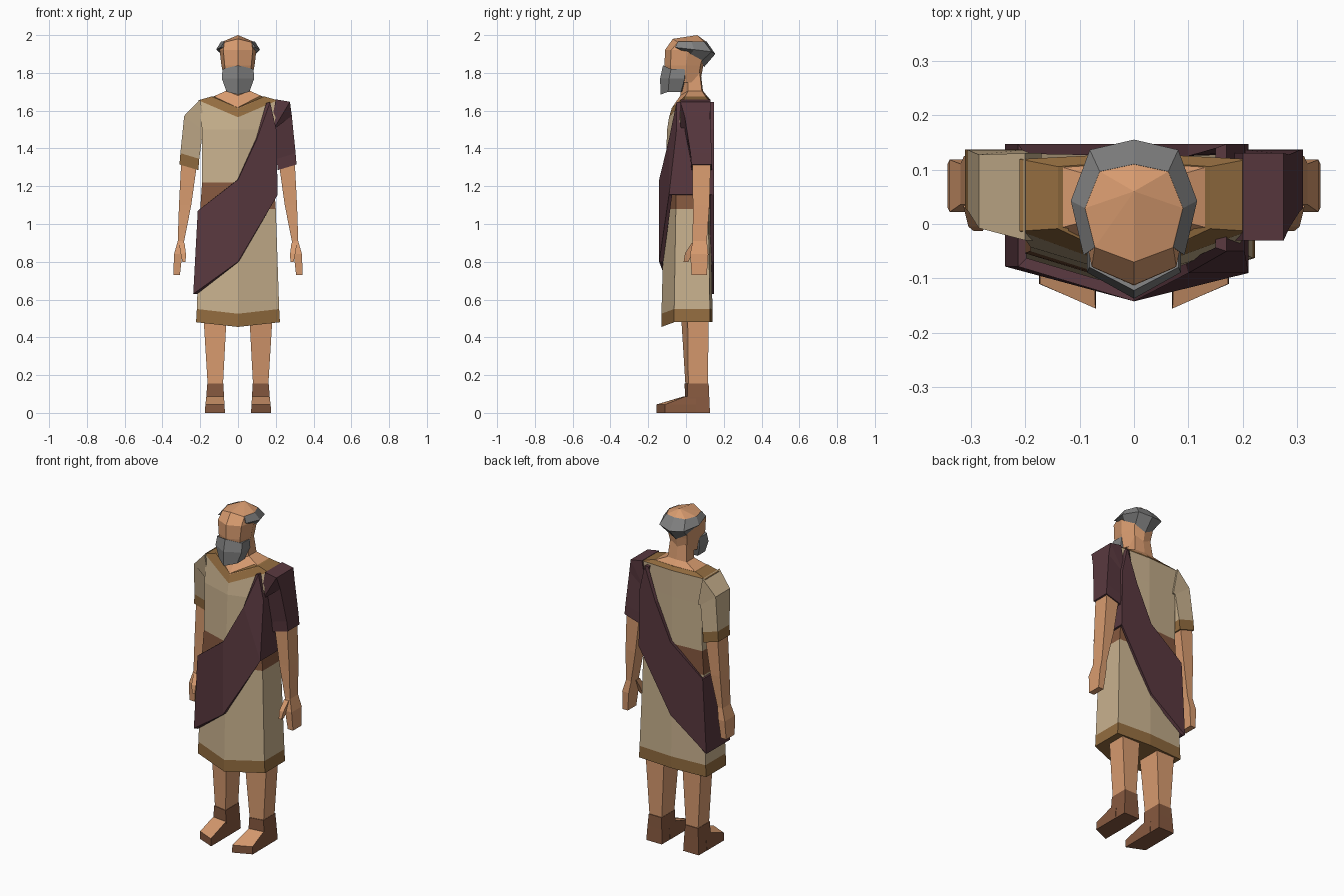
import bpy
import bmesh

cube = bpy.data.objects.get("Cube")
if cube:
    bpy.data.objects.remove(cube, do_unlink=True)


def material(name, red, green, blue):
    mat = bpy.data.materials.new(name)
    mat.use_nodes = True
    mat.diffuse_color = (red, green, blue, 1)
    shader = mat.node_tree.nodes["Principled BSDF"]
    shader.inputs["Base Color"].default_value = mat.diffuse_color
    shader.inputs["Roughness"].default_value = .9
    return mat


skin = material("skin", .69, .33, .16)
linen = material("linen", .58, .44, .27)
purple = material("dark_purple_cloth", .1, .04, .05)
grey = material("grey_hair", .22, .22, .22)
gold = material("gold_trim", .29, .15, .05)
brown = material("brown_leather", .24, .1, .05)


def finish(name, bm, materials):
    """Weld the mesh, turn its faces outward and add it to the scene."""
    bmesh.ops.remove_doubles(bm, verts=bm.verts, dist=.0005)
    bmesh.ops.recalc_face_normals(bm, faces=bm.faces)
    mesh = bpy.data.meshes.new(name)
    bm.to_mesh(mesh)
    bm.free()
    for mat in materials:
        mesh.materials.append(mat)
    obj = bpy.data.objects.new(name, mesh)
    bpy.context.scene.collection.objects.link(obj)
    return obj


def loft(name, rings, bands, side=1):
    """Skin a list of rings; bands holds one material, or one for each step."""
    if not isinstance(bands, list):
        bands = [bands] * (len(rings) - 1)
    palette = list(dict.fromkeys(bands))
    bm = bmesh.new()
    rows = [[bm.verts.new((x * side, y, z)) for x, y, z in ring] for ring in rings]
    for lower, upper, mat in zip(rows, rows[1:], bands):
        for i in range(len(lower)):
            face = bm.faces.new((lower[i - 1], lower[i], upper[i], upper[i - 1]))
            face.material_index = palette.index(mat)
    bm.faces.new(rows[0]).material_index = palette.index(bands[0])
    bm.faces.new(rows[-1]).material_index = palette.index(bands[-1])
    return finish(name, bm, palette)


def symmetric(half):
    """Close a half outline that runs from front centre to back centre."""
    return half + [(-x, y) for x, y in half[-2:0:-1]]


# Unit outlines: torso, shoulder yoke and skull
body_shape = symmetric([(0, -1), (1, -.5), (1, .9), (0, 1)])
yoke_shape = symmetric([(0, -1), (1, -.3), (1, .9), (0, 1)])
skull_shape = symmetric([(0, -1), (.8, -.7), (1, .1), (.7, .85), (0, 1)])


def section(shape, z, width, front, back, dip=0):
    """Scale an outline to a half width and depth; dip lowers the front ridge."""
    middle, depth = (front + back) / 2, (back - front) / 2
    ring = [(x * width, middle + y * depth, z) for x, y in shape]
    ring[0] = (0, front, z - dip)
    return ring


def block(x, y, z, width, depth, rise=0, toe=0):
    """Limb section: rise lifts the outer edge, toe turns the front outward."""
    inner, outer = x - width / 2, x + width / 2
    front, back = y - depth / 2, y + depth / 2
    low, high = z - rise / 2, z + rise / 2
    return [(inner, front - toe / 2, low), (outer, front + toe / 2, high),
            (outer, back, high), (inner, back, low)]


# Tunic with hem, belt and collar
loft("tunic", [
    section(body_shape, .48, .222, -.13, .14, dip=.025),
    section(body_shape, .55, .218, -.13, .14, dip=.025),
    section(body_shape, 1.08, .2, -.115, .13),
    section(body_shape, 1.22, .19, -.11, .13),
    section(body_shape, 1.5, .19, -.1, .13),
    section(yoke_shape, 1.655, .21, -.09, .13, dip=.09),
    section(yoke_shape, 1.675, .14, -.075, .115, dip=.06),
], [gold, linen, brown, linen, linen, gold])

# Neck and bare upper chest
loft("neck", [
    section(yoke_shape, 1.67, .142, -.077, .117, dip=.058),
    section(yoke_shape, 1.705, .063, -.03, .09, dip=.025),
    section(yoke_shape, 1.8, .055, -.03, .078),
], skin)

# Head with a bald crown
loft("head", [
    section(skull_shape, 1.75, .07, -.1, .075),
    section(skull_shape, 1.84, .088, -.113, .092),
    section(skull_shape, 1.92, .097, -.112, .112),
    section(skull_shape, 1.962, .09, -.07, .11, dip=-.018),
    section(skull_shape, 2, 0, .06, .06),
], skin)

# Beard
loft("beard", [
    section(yoke_shape, 1.82, .082, -.122, 0, dip=-.02),
    section(yoke_shape, 1.77, .086, -.137, 0),
    section(yoke_shape, 1.7, .06, -.135, -.02, dip=.015),
], grey)

# Hair around the back of the head, dropping lower away from the temples
hair = []
for i, (x, y) in enumerate(skull_shape[1:]):
    sweep = min(i, 6 - i) / 3
    hair.append([
        (x * .09, y * .09 + .02, 1.965),
        (x * .116, y * .125 + .03, 1.935 - sweep * .035),
        (x * .085, y * .08 + .015, 1.93 - sweep * .1),
    ])
loft("hair", hair, grey)

# Limbs, mirrored; the left sleeve is draped in the cloak cloth
for label, side in (("left", 1), ("right", -1)):
    sleeve = [
        block(.185, .05, 1.58, .03, .16, rise=.16),
        block(.235, .06, 1.535, .1, .135, rise=.075),
        block(.255, .08, 1.36, .1, .112, rise=.03),
        block(.26, .083, 1.3, .1, .108, rise=.03),
    ]
    bands = [linen, linen, gold]
    if side == 1:
        sleeve.insert(1, block(.23, .05, 1.572, .09, .16, rise=.15))
        bands = purple
    loft(label + "_sleeve", sleeve, bands, side)
    loft(label + "_arm", [
        block(.255, .083, 1.36, .088, .098),
        block(.28, .08, 1.1, .065, .088),
        block(.302, .073, .91, .034, .075),
    ], skin, side)
    loft(label + "_hand", [
        block(.302, .073, .91, .034, .075),
        block(.317, .07, .84, .043, .096),
        block(.325, .07, .73, .035, .08),
    ], skin, side)
    loft(label + "_thumb", [
        block(.298, .048, .9, .03, .035),
        block(.29, .015, .845, .028, .04),
        block(.286, 0, .8, .018, .025),
    ], skin, side)
    loft(label + "_leg", [
        block(.122, .055, .62, .135, .135, toe=.04),
        block(.12, .06, .14, .08, .11, toe=.015),
    ], skin, side)
    loft(label + "_ankle_wrap", [
        block(.12, .06, .155, .085, .12, toe=.015),
        block(.121, .062, .085, .094, .122, toe=.012),
        block(.122, .063, 0, .103, .128, toe=.012),
    ], brown, side)
    # Sandal, with the bare upper foot picked out by its slope
    foot = loft(label + "_foot", [
        block(.122, -.04, 0, .105, .185, toe=.045),
        block(.122, -.04, .045, .102, .185, toe=.045),
        block(.121, .025, .088, .092, .06, toe=.01),
    ], [brown, skin], side)
    for face in foot.data.polygons:
        face.material_index = int(face.normal.z > .5)

# Cloak folds from right hip to left shoulder: lower x, z, upper x, z, front y
folds = [
    (-.237, .63, -.213, 1.07, -.078),
    (0, .8, 0, 1.235, -.142),
    (.21, 1.155, .1, 1.45, -.09),
    (.203, 1.5, .17, 1.645, -.05),
]
bm = bmesh.new()
front, back = [], []
for low_x, low_z, high_x, high_z, y in folds:
    for columns, depth in ((front, y), (back, .147)):
        columns.append((bm.verts.new((low_x, depth, low_z)),
                        bm.verts.new((high_x, depth, high_z))))
loop = front + back[::-1]
for i, (low, high) in enumerate(loop):
    last_low, last_high = loop[i - 1]
    bm.faces.new((last_low, low, high, last_high))
# Side panel under the left arm
bm.faces.new((front[2][0], back[2][0], back[3][0], front[3][0]))
cloak = finish("cloak", bm, [purple])
cloth = cloak.modifiers.new("cloth_thickness", "SOLIDIFY")
cloth.thickness = .022
cloth.offset = -1
